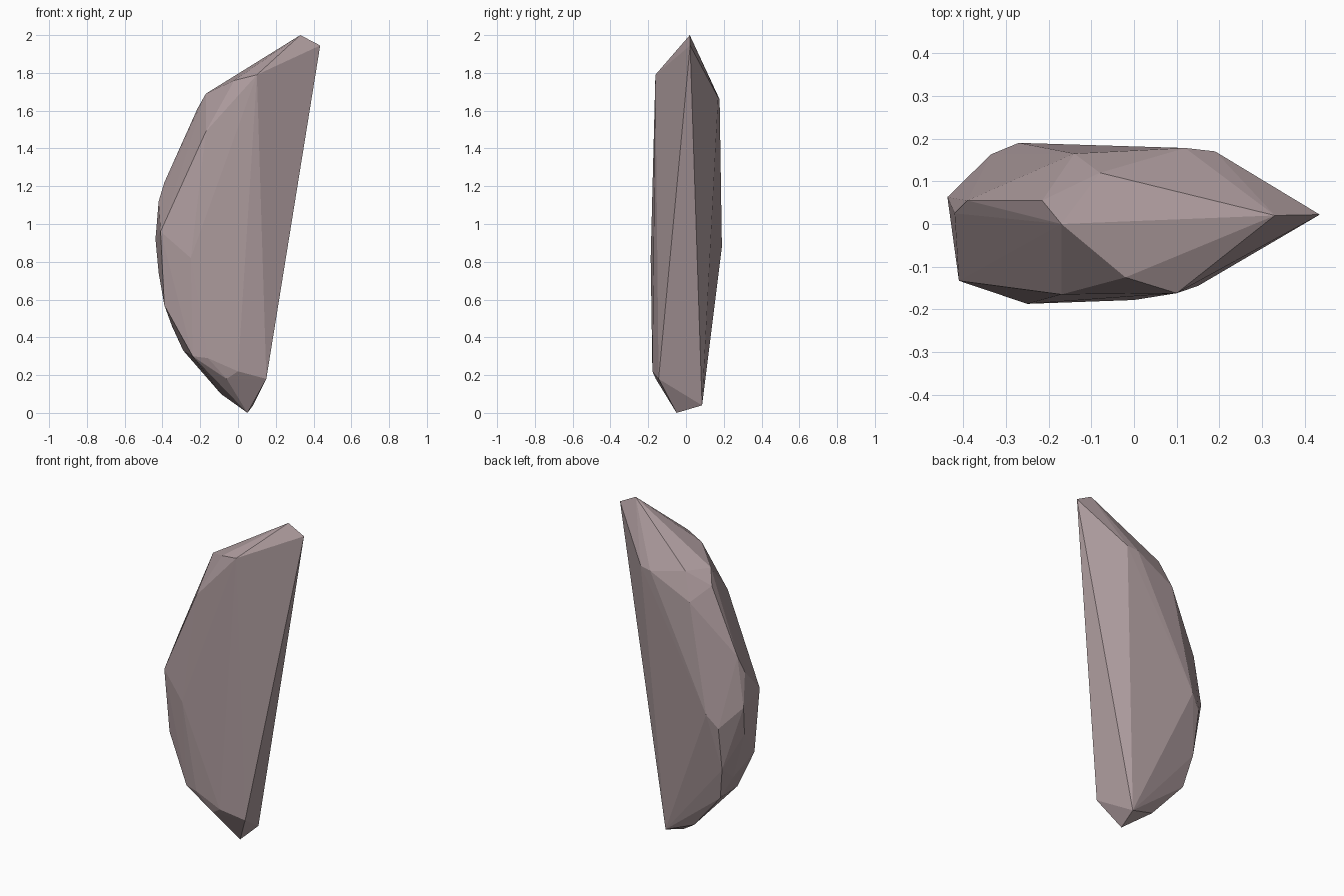
import bpy, bmesh

# Corner points of the chipped shard, from tip to foot
tip = [(0.33, 0.02, 2.0), (0.435, 0.022, 1.945)]
shoulder = [(0.10, -0.162, 1.79), (-0.02, -0.125, 1.76), (-0.17, 0.0, 1.69),
            (-0.08, 0.12, 1.69), (-0.215, 0.055, 1.61), (-0.14, 0.165, 1.53),
            (0.12, 0.178, 1.66), (0.19, 0.17, 1.67), (-0.17, -0.165, 1.49)]
belly = [(-0.39, 0.055, 1.22), (-0.42, 0.025, 1.12), (-0.41, -0.133, 0.96),
         (-0.437, 0.063, 0.92), (-0.27, 0.19, 0.88), (-0.335, 0.163, 0.80),
         (-0.25, -0.187, 0.82), (-0.42, 0.03, 0.74), (-0.39, -0.11, 0.57)]
foot = [(-0.33, 0.12, 0.53), (-0.35, 0.04, 0.46), (-0.29, 0.08, 0.33),
        (-0.24, -0.16, 0.30), (-0.16, -0.178, 0.29), (0.0, -0.178, 0.22),
        (-0.06, -0.16, 0.18), (0.15, -0.145, 0.18), (-0.09, 0.05, 0.10),
        (0.08, 0.085, 0.04), (0.05, -0.05, 0.0)]

# Wrap the corners in a convex flat-faced skin
bm = bmesh.new()
for p in tip + shoulder + belly + foot:
    bm.verts.new(p)
bmesh.ops.convex_hull(bm, input=bm.verts[:])
loose = [v for v in bm.verts if not v.link_faces]
bmesh.ops.delete(bm, geom=loose, context='VERTS')
bmesh.ops.recalc_face_normals(bm, faces=bm.faces[:])

mesh = bpy.data.meshes.new("stone_shard")
bm.to_mesh(mesh)
bm.free()
shard = bpy.data.objects.new("stone_shard", mesh)
bpy.context.collection.objects.link(shard)

# Dusty mauve stone
mat = bpy.data.materials.new("mauve_stone")
mat.diffuse_color = (0.42, 0.33, 0.34, 1)
mesh.materials.append(mat)
